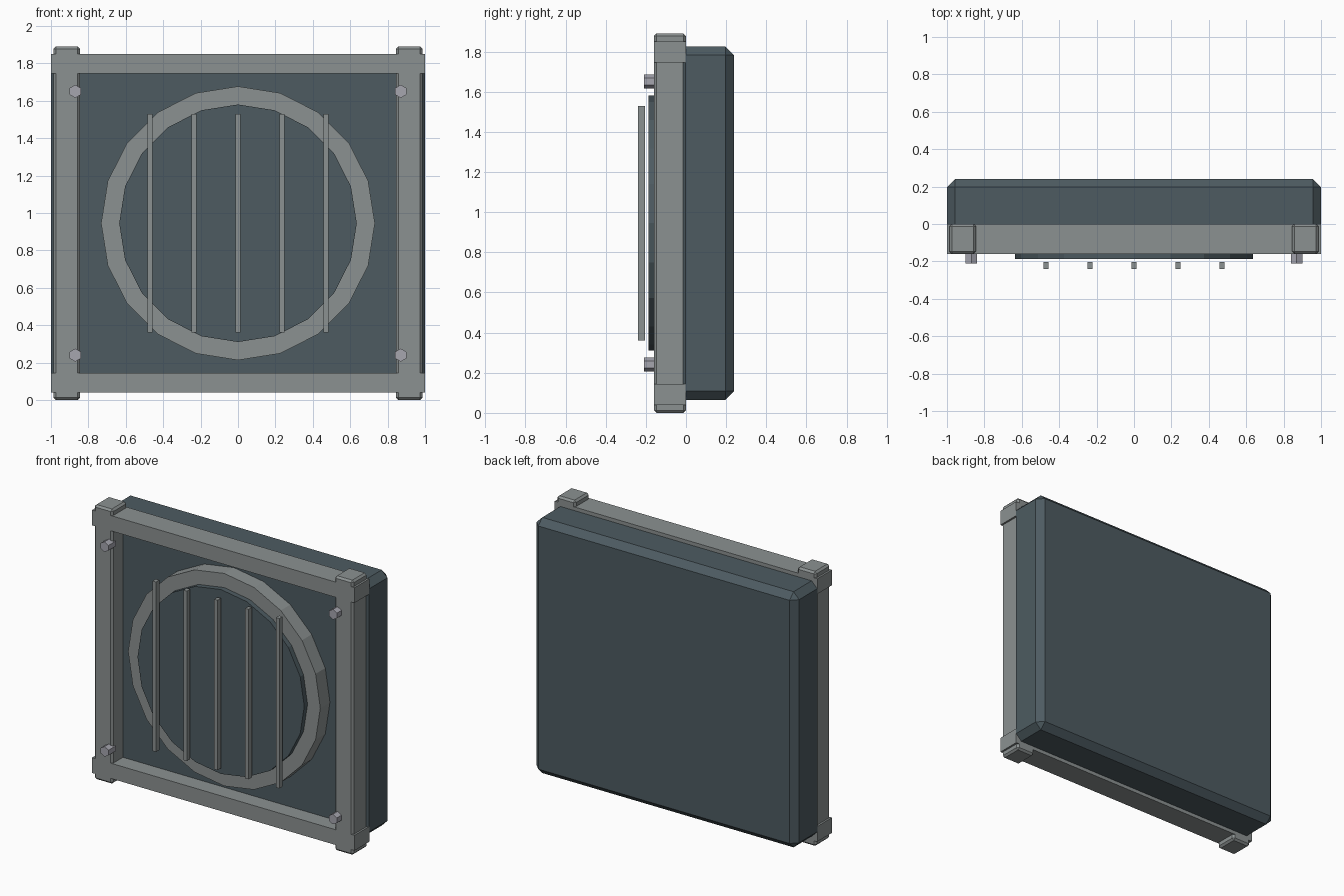
import bpy, bmesh
from math import cos, sin, pi
from mathutils import Matrix

if "Cube" in bpy.data.objects:
    bpy.data.objects.remove(bpy.data.objects["Cube"])

def material(name, rgb):
    m = bpy.data.materials.new(name)
    m.diffuse_color = (*rgb, 1)
    m.use_nodes = True
    m.node_tree.nodes["Principled BSDF"].inputs["Base Color"].default_value = m.diffuse_color
    return m

dark = material("dark_slate", (0.075, 0.105, 0.12))
grey = material("frame_grey", (0.26, 0.285, 0.285))
steel = material("bolt_grey", (0.38, 0.38, 0.43))

def finish(name, bm, mat):
    bmesh.ops.recalc_face_normals(bm, faces=bm.faces)
    me = bpy.data.meshes.new(name)
    bm.to_mesh(me)
    bm.free()
    me.materials.append(mat)
    ob = bpy.data.objects.new(name, me)
    bpy.context.collection.objects.link(ob)
    return ob

def box(name, x, y, z, mat, chamfer=0):
    """Box from (min, max) pairs with an optional one-segment chamfer."""
    bm = bmesh.new()
    bmesh.ops.create_cube(bm, size=1)
    for v in bm.verts:
        v.co = [(r[0] + r[1]) / 2 + c * (r[1] - r[0]) for c, r in zip(v.co, (x, y, z))]
    if chamfer:
        bmesh.ops.bevel(bm, geom=bm.edges[:], offset=chamfer, segments=1,
                        profile=0.5, affect='EDGES')
    return finish(name, bm, mat)

def cylinder(name, x, z, r, y, sides, mat):
    """Cylinder along y with a vertex at the top."""
    bm = bmesh.new()
    rot = Matrix.Translation((x, (y[0] + y[1]) / 2, z)) @ Matrix.Rotation(pi / 2, 4, 'X')
    bmesh.ops.create_cone(bm, cap_ends=True, segments=sides, radius1=r, radius2=r,
                          depth=y[1] - y[0], matrix=rot)
    return finish(name, bm, mat)

def ring(name, z, r_in, r_out, y, sides, mat):
    """Flat-faced ring with a rectangular section."""
    bm = bmesh.new()
    section = [(r_in, y[0]), (r_out, y[0]), (r_out, y[1]), (r_in, y[1])]
    loops = []
    for i in range(sides):
        a = 2 * pi * i / sides
        loops.append([bm.verts.new((r * cos(a), d, z + r * sin(a))) for r, d in section])
    for i in range(sides):
        p, q = loops[i], loops[(i + 1) % sides]
        for k in range(4):
            n = (k + 1) % 4
            bm.faces.new((p[k], p[n], q[n], q[k]))
    return finish(name, bm, mat)

MID = 0.945

# Chamfered housing
box("housing", (-1, 1), (-0.045, 0.24), (MID - 0.88, MID + 0.88), dark, 0.043)

# Frame: rails and corner posts
for label, z in (("bottom", (0.04, 0.145)), ("top", (1.745, 1.85))):
    box(label + "_rail", (-1, 1), (-0.16, 0), z, grey)
for label, s in (("left", -1), ("right", 1)):
    box(label + "_post", sorted((s * 0.845, s * 0.987)), (-0.16, 0), (0, 2 * MID), grey, 0.013)

# Round opening: rim and raised disc
ring("rim", MID, 0.63, 0.732, (-0.15, -0.03), 20, grey)
cylinder("disc", 0, MID, 0.635, (-0.186, -0.03), 20, dark)

# Grille bars
for i in range(-2, 3):
    x = i * 0.235
    box("grille_bar", (x - 0.013, x + 0.013), (-0.24, -0.204), (0.36, 1.53), grey)

# Hex bolts
for x in (-0.87, 0.87):
    for z in (0.24, 1.65):
        bolt = cylinder("bolt", x, z, 0.035, (-0.21, -0.13), 6, steel)
        tops = [v.co for v in bolt.data.vertices]
        if max(c.z for c in tops) < z + 0.034:   # put a corner at the top
            t = Matrix.Translation((x, 0, z))
            bolt.data.transform(t @ Matrix.Rotation(pi / 6, 4, 'Y') @ t.inverted())
